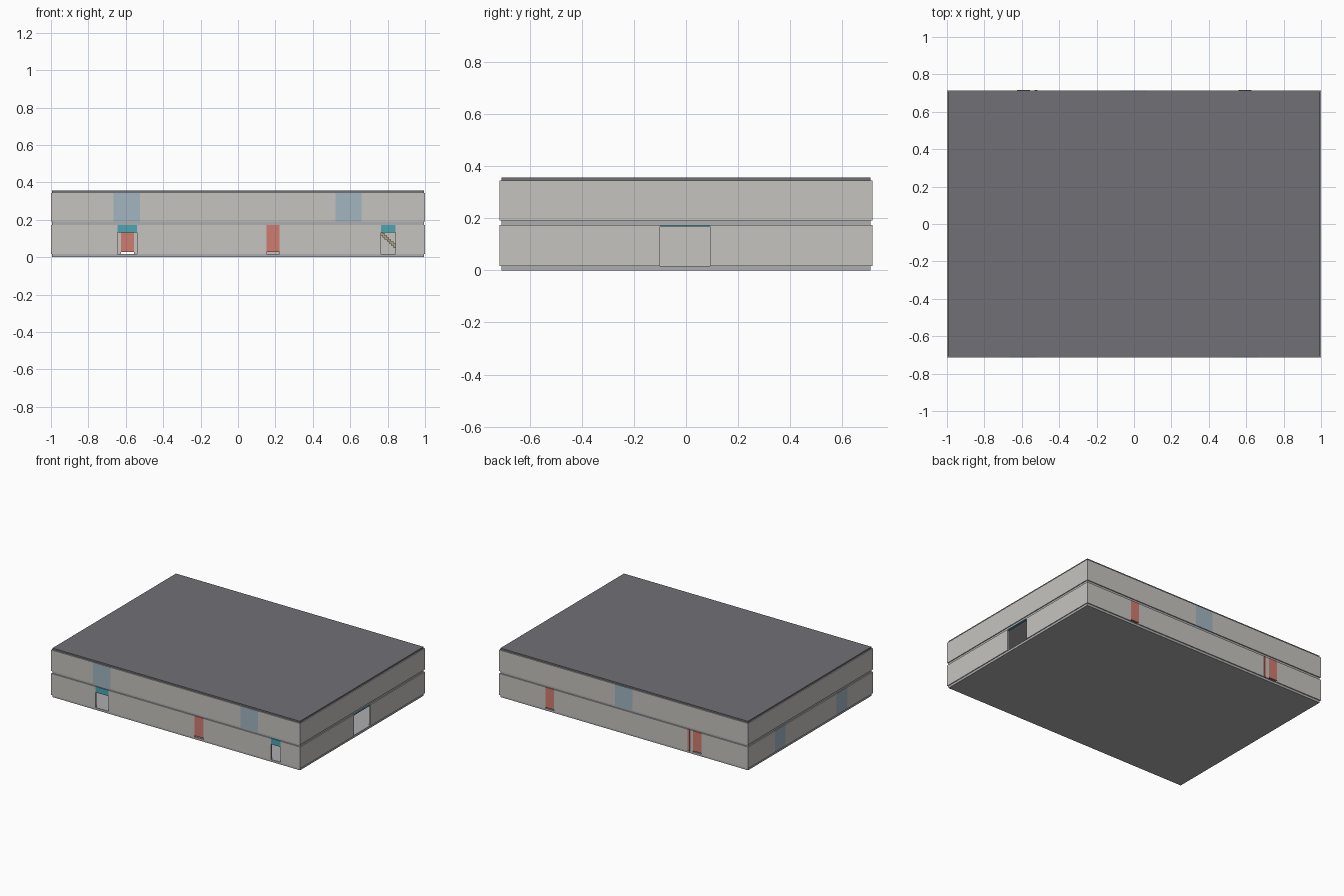
import bpy, bmesh

if "Cube" in bpy.data.objects:
    bpy.data.objects.remove(bpy.data.objects["Cube"])

W, D, T = 1.0, 0.715, 0.014          # half width, half depth, wall thickness
LOW, HIGH = (0.017, 0.173), (0.19, 0.344)


def material(name, rgb):
    m = bpy.data.materials.new(name)
    m.diffuse_color = (*rgb, 1)
    m.use_nodes = True
    m.node_tree.nodes["Principled BSDF"].inputs["Base Color"].default_value = m.diffuse_color
    return m


WALL = material("plaster", (0.56, 0.55, 0.52))
SLAB = material("slab_grey", (0.42, 0.42, 0.44))
ROOF = material("roof_grey", (0.165, 0.165, 0.18))
GLASS = material("window_blue", (0.36, 0.46, 0.53))
RED = material("panel_red", (0.62, 0.2, 0.16))
TEAL = material("panel_teal", (0.07, 0.38, 0.45))
WOOD = material("stair_brown", (0.45, 0.36, 0.25))


def box(name, x, y, z, mat):
    me = bpy.data.meshes.new(name)
    bm = bmesh.new()
    bmesh.ops.create_cube(bm, size=1)
    for v in bm.verts:
        v.co = [r[0] if c < 0 else r[1] for c, r in zip(v.co, (x, y, z))]
    bm.to_mesh(me)
    bm.free()
    me.materials.append(mat)
    ob = bpy.data.objects.new(name, me)
    bpy.context.collection.objects.link(ob)
    return ob


def wall(name, axis, across, span, z, openings=()):
    """Straight wall; every opening is (start, end, panel bottom, material, bulge)."""
    def piece(label, a, b, zz, mat, out=0):
        s = (across[0] - (out if across[0] < 0 else 0), across[1] + (out if across[0] > 0 else 0))
        box(f"{name}_{label}", *(((a, b), s) if axis == "x" else (s, (a, b))), zz, mat)

    start = span[0]
    for i, (a, b, bottom, mat, out) in enumerate(sorted(openings, key=lambda o: o[0])):
        piece(f"section_{i}", start, a, z, WALL)
        piece(f"panel_{i}", a, b, (bottom, z[1]), mat, out)
        start = b
    piece("end_section", start, span[1], z, WALL)


# floor, middle and roof slabs, slightly inset from the walls
sx, sy = W - 0.006, D - 0.007
box("ground_slab", (-sx, sx), (-sy, sy), (0, LOW[0]), SLAB)
box("middle_slab", (-sx, sx), (-sy, sy), (LOW[1], HIGH[0]), SLAB)
box("roof_slab", (-sx, sx), (-sy, sy), (HIGH[1], 0.356), ROOF)

front, back = (-D, -D + T), (D - T, D)
left, right = (-W, -W + T), (W - T, W)
full, inner = (-W, W), (-D + T, D - T)

# lower storey: doorways with teal heads, red panels, left windows
wall("lower_front_wall", "x", front, full, LOW, [
    (-0.645, -0.54, 0.131, TEAL, 0),
    (0.152, 0.222, 0.029, RED, 0),
    (0.765, 0.842, 0.131, TEAL, 0)])
wall("lower_back_wall", "x", back, full, LOW, [
    (-0.625, -0.557, 0.027, RED, 0.001),
    (-0.531, -0.515, LOW[0], RED, 0.001),
    (0.56, 0.627, 0.027, RED, 0.001)])
wall("lower_left_wall", "y", left, inner, LOW, [
    (-0.425, -0.3, LOW[0], GLASS, 0),
    (0.285, 0.41, LOW[0], GLASS, 0)])
wall("lower_right_wall", "y", right, inner, LOW, [(-0.1, 0.093, 0.167, TEAL, 0)])

# upper storey: two front windows and one back window
wall("upper_front_wall", "x", front, full, HIGH, [
    (-0.665, -0.523, HIGH[0], GLASS, 0),
    (0.52, 0.66, HIGH[0], GLASS, 0)])
wall("upper_back_wall", "x", back, full, HIGH, [(-0.072, 0.07, HIGH[0], GLASS, 0)])
wall("upper_left_wall", "y", left, inner, HIGH)
wall("upper_right_wall", "y", right, inner, HIGH)

# staircase dropping towards the right side
steps = 14
rise, run = (LOW[1] - LOW[0]) / steps, 0.165 / steps
for i in range(steps):
    x = 0.725 + i * run
    top = LOW[1] - i * rise
    box(f"stair_step_{i}", (x, x + run), (0.4, 0.55), (max(LOW[0], top - 2 * rise), top), WOOD)

# inner partition on each floor
wall("lower_partition", "y", (-0.2, -0.2 + T), inner, LOW)
wall("upper_partition", "y", (-0.2, -0.2 + T), inner, HIGH)
